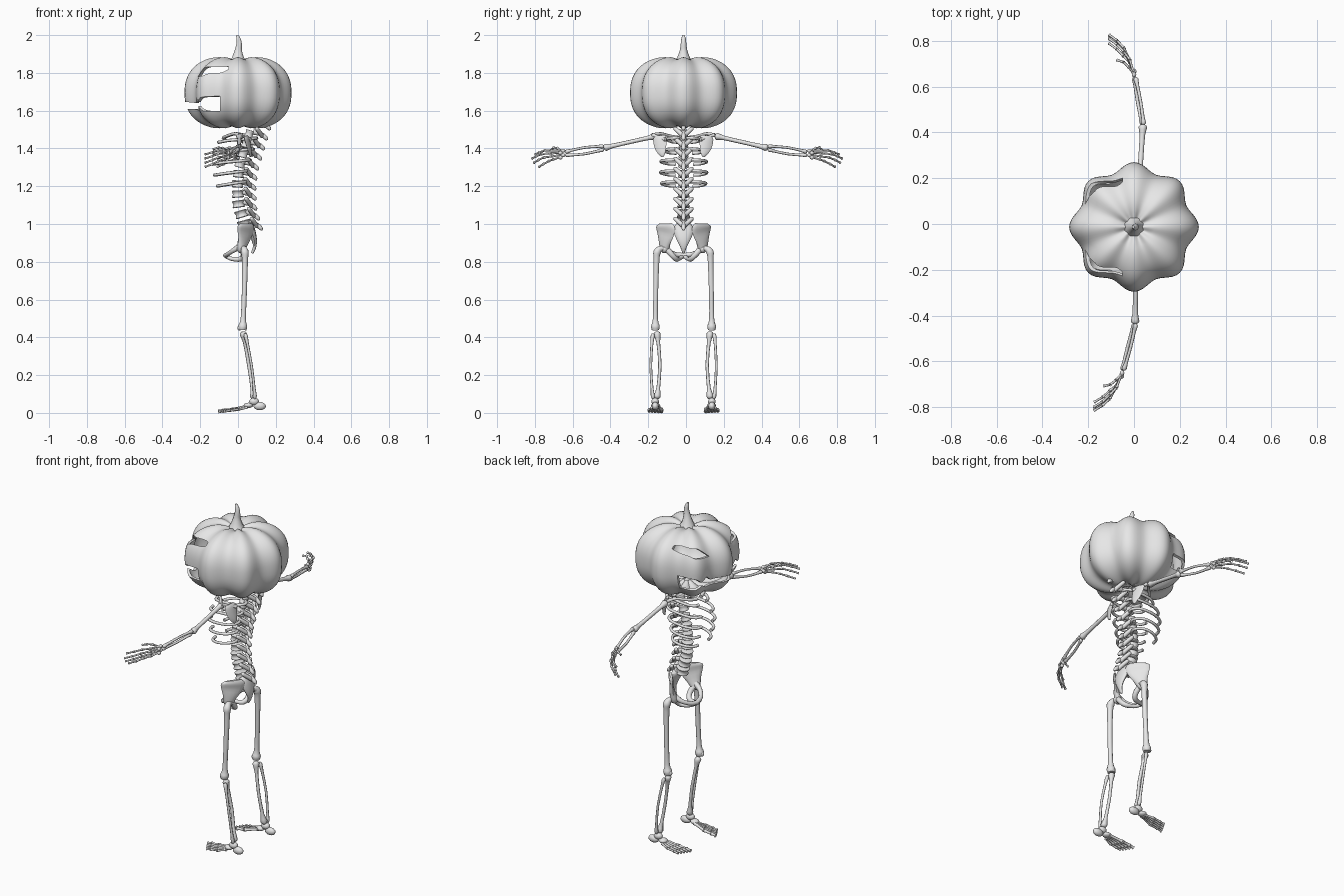
import bpy, bmesh
from math import sin, cos, pi, exp, radians, copysign
from mathutils import Vector, Matrix

cube = bpy.data.objects.get("Cube")
if cube:
    bpy.data.objects.remove(cube, do_unlink=True)

grey = bpy.data.materials.new("pale grey")
grey.use_nodes = True
grey.diffuse_color = (0.8, 0.8, 0.8, 1)
grey.node_tree.nodes["Principled BSDF"].inputs["Base Color"].default_value = (0.8, 0.8, 0.8, 1)

MID = -0.013          # y of the body's symmetry plane
TURN = radians(-2.3)  # slight twist of the upper body


# ---- helpers ----
def part(name, build, pair=False, turn=0.0, shift=MID):
    """Make an object from a builder; pairs are mirrored across y."""
    obs = []
    for s, label in ((1, "right_"), (-1, "left_")) if pair else ((1, ""),):
        bm = bmesh.new()
        build(bm)
        bm.transform(Matrix.Translation((0, shift, 0)) @ Matrix.Rotation(turn, 4, "Z")
                     @ Matrix.Diagonal((1, s, 1, 1)))
        bmesh.ops.recalc_face_normals(bm, faces=bm.faces)
        me = bpy.data.meshes.new(label + name)
        bm.to_mesh(me)
        bm.free()
        me.materials.append(grey)
        ob = bpy.data.objects.new(label + name, me)
        bpy.context.collection.objects.link(ob)
        smooth(ob)
        obs.append(ob)
    return obs[0]


def smooth(ob):
    bpy.ops.object.select_all(action="DESELECT")
    ob.select_set(True)
    bpy.context.view_layer.objects.active = ob
    bpy.ops.object.shade_smooth_by_angle(angle=radians(50))


def tube(bm, pts, sides=8, steps=3, wide=None):
    """Smooth tube through (x, y, z, radius[, flatness]) points."""
    p = [Vector(tuple(q) + (1.0,) * (5 - len(q))) for q in pts]
    p = [p[0] * 2 - p[1]] + p + [p[-1] * 2 - p[-2]]
    path = []
    for i in range(1, len(p) - 2):
        a, b, c, d = p[i - 1:i + 3]
        for k in range(steps):
            t = k / steps
            path.append((b * 2 + (c - a) * t + (a * 2 - b * 5 + c * 4 - d) * t * t
                         + (b * 3 - a - c * 3 + d) * t ** 3) * 0.5)
    path.append(p[-2])
    pos = [Vector(q[:3]) for q in path]
    tan = [(pos[min(i + 1, len(pos) - 1)] - pos[max(i - 1, 0)]).normalized() for i in range(len(pos))]
    if wide is None:
        wide = min(Matrix.Identity(3), key=lambda ax: max(abs(t.dot(ax)) for t in tan))
    wide = Vector(wide)
    rings = []
    for q, o, t in zip(path, pos, tan):
        u = (wide - t * wide.dot(t)).normalized()
        v = t.cross(u)
        r = max(q[3], 0.001)
        rings.append([bm.verts.new(o + u * r * cos(2 * pi * j / sides) + v * r * q[4] * sin(2 * pi * j / sides))
                      for j in range(sides)])
    skin(bm, rings)


def skin(bm, rings):
    n = len(rings[0])
    for a, b in zip(rings, rings[1:]):
        for j in range(n):
            bm.faces.new((a[j], a[(j + 1) % n], b[(j + 1) % n], b[j]))
    bm.faces.new(rings[0][::-1])
    bm.faces.new(rings[-1])


def ball(bm, loc, size):
    bmesh.ops.create_uvsphere(bm, u_segments=12, v_segments=8, radius=1,
                              matrix=Matrix.Translation(loc) @ Matrix.Diagonal((*size, 1)))


def bone(bm, a, b, r, knob, bend=(0, 0, 0)):
    """Shaft with swollen ends, optionally bowed."""
    a, b, bend = Vector(a), Vector(b), Vector(bend)
    pts = []
    for t, k in ((0, knob * 0.5), (0.04, knob), (0.16, r * 1.1), (0.5, r), (0.84, r * 1.1), (0.96, knob), (1, knob * 0.5)):
        pts.append((*(a.lerp(b, t) + bend * sin(pi * t)), k))
    tube(bm, pts, steps=2)


def chain(bm, pts, r):
    for a, b in zip(pts, pts[1:]):
        bone(bm, a, b, r, r * 1.5)


# ---- pumpkin head: ribbed hollow shell with cut face ----
def shell(bm):
    rings = []
    for i in range(33):
        t = (i / 32 - 0.5) * (pi - 0.06)
        r0 = 0.283 * cos(t) ** 0.72
        ring = []
        for j in range(96):
            a = 2 * pi * j / 96
            lobe = 0.5 + 0.5 * cos(8 * a)
            r = r0 * (0.875 + 0.125 * lobe)
            h = (0.185 + 0.012 * lobe) * copysign(abs(sin(t)) ** 0.85, t)
            h -= copysign(0.03 * exp(-(r0 / 0.07) ** 2), t)
            ring.append(bm.verts.new((r * cos(a), r * sin(a), 1.695 + h)))
        rings.append(ring)
    skin(bm, rings)


def prism(outline, back):
    def build(bm):
        f = bm.faces.new([bm.verts.new((-0.4, y, z)) for y, z in outline])
        new = bmesh.ops.extrude_face_region(bm, geom=[f])["geom"]
        bmesh.ops.translate(bm, vec=(0.4 + back, 0, 0), verts=[v for v in new if isinstance(v, bmesh.types.BMVert)])
    return build


head = part("pumpkin_head", shell)
upper_lip = [(0.04, 1.645), (0.1, 1.64), (0.135, 1.67), (0.17, 1.645), (0.2, 1.67), (0.32, 1.705)]
lower_lip = [(0.32, 1.605), (0.19, 1.597), (0.16, 1.625), (0.12, 1.60), (0.05, 1.61)]
half = upper_lip + lower_lip
eye = [(0.10, 1.775), (0.155, 1.83), (0.225, 1.835), (0.19, 1.785)]
cutters = [part("mouth_cutter", prism(half + [(-y, z) for y, z in reversed(half)], -0.095))]
for s in (1, -1):
    cutters.append(part("eye_cutter", prism([(y * s, z) for y, z in eye], -0.05)))

wall = head.modifiers.new("wall", "SOLIDIFY")
wall.thickness, wall.offset = 0.014, -1
for c in cutters:
    c.hide_render = True
    m = head.modifiers.new("cut", "BOOLEAN")
    m.operation, m.solver, m.object = "DIFFERENCE", "EXACT", c
bpy.ops.object.select_all(action="DESELECT")
head.select_set(True)
bpy.context.view_layer.objects.active = head
for m in list(head.modifiers):
    bpy.ops.object.modifier_apply(modifier=m.name)
for c in cutters:
    bpy.data.objects.remove(c, do_unlink=True)
smooth(head)

part("pumpkin_stem", lambda bm: tube(bm, [
    (0, 0, 1.85, 0.05), (0, 0, 1.88, 0.034), (0.002, 0, 1.92, 0.02), (0.006, 0, 1.955, 0.015),
    (0.002, 0, 1.98, 0.012), (-0.004, 0, 2.0, 0.006)], sides=10))


# ---- spine ----
CURVE = [(0.95, 0.045), (1.02, 0.027), (1.1, 0.003), (1.2, -0.003), (1.3, 0.006), (1.4, 0.036), (1.55, 0.082)]


def spine_x(z):
    for (z0, x0), (z1, x1) in zip(CURVE, CURVE[1:]):
        if z <= z1:
            return x0 + (x1 - x0) * (z - z0) / (z1 - z0)
    return CURVE[-1][1]


def spine(bm):
    for i in range(11):
        z = 1.0 + 0.053 * i
        x, r, h = spine_x(z), 0.037 - 0.0014 * i, 0.019
        lean = (spine_x(z + h) - spine_x(z - h)) / 2
        tube(bm, [(x + lean * k, 0, z + h * k, r * w) for k, w in
                  ((-1, 0.85), (-0.8, 1), (0, 0.82), (0.8, 1), (1, 0.85))], sides=14, steps=2)
        tube(bm, [(x + 0.02, 0, z + 0.01, 0.014), (x + 0.06, 0, z, 0.012),
                  (x + 0.088, 0, z - 0.022, 0.011), (x + 0.092, 0, z - 0.034, 0.005)])
        for s in (1, -1):
            tube(bm, [(x + 0.068, 0, z - 0.012, 0.012), (x + 0.055, 0.022 * s, z + 0.008, 0.012),
                      (x + 0.04, 0.044 * s, z + 0.028, 0.011), (x + 0.037, 0.05 * s, z + 0.034, 0.005)])


part("spine", spine)


# ---- ribs, collar bones, shoulder blades ----
def ribs(bm):
    for i in range(5):
        z = 1.455 - 0.058 * i
        x, w = spine_x(z), (0.085, 0.105, 0.118, 0.12, 0.115)[i]
        front = (-0.09, -0.115, -0.12, -0.11, -0.095)[i]
        tube(bm, [(x + 0.025, 0.02, z, 0.008), (x + 0.045, w * 0.6, z, 0.008), (x + 0.01, w * 0.97, z - 0.004, 0.008),
                  (front * 0.5, w, z - 0.012, 0.008), (front, w * 0.75, z - 0.02, 0.008),
                  (front - 0.012, w * 0.4, z - 0.022, 0.009)], wide=(0, 0, 1))


part("ribs", ribs, True, TURN)
part("collar_bone", lambda bm: tube(bm, [
    (0.015, 0.165, 1.47, 0.011), (-0.015, 0.12, 1.478, 0.008), (-0.06, 0.07, 1.465, 0.008),
    (-0.075, 0.02, 1.455, 0.011)]), True, TURN)


def shoulder_blade(bm):
    tube(bm, [(0.045, 0.125, 1.465, 0.03, 0.25), (0.052, 0.124, 1.45, 0.037, 0.25), (0.062, 0.12, 1.41, 0.033, 0.2),
              (0.07, 0.112, 1.375, 0.02, 0.25), (0.07, 0.108, 1.355, 0.006, 0.5)], wide=(-0.3, 1, 0))
    bone(bm, (0.07, 0.09, 1.445), (0.02, 0.165, 1.472), 0.008, 0.011)


part("shoulder_blade", shoulder_blade, True, TURN)

# ---- arms ----
ELBOW, WRIST = Vector((0.022, 0.435, 1.403)), Vector((-0.022, 0.64, 1.373))
part("upper_arm", lambda bm: bone(bm, (0.015, 0.155, 1.466), ELBOW, 0.011, 0.019), True, TURN, 0)


def forearm(bm):
    for s in (1, -1):
        off = Vector((0.003 * s, 0, 0.008 * s))
        bone(bm, ELBOW + off, WRIST + off, 0.007, 0.011, (0.004 * s, 0, 0.009 * s))


part("forearm", forearm, True, TURN, 0)


def hand(bm):
    for i in range(4):
        z = 1.39 - 0.012 * i
        ball(bm, (-0.026, 0.652 + 0.014 * (i % 2), z - 0.002), (0.01, 0.012, 0.01))
        reach = (0.805, 0.822, 0.812, 0.785)[i]
        chain(bm, [(-0.03, 0.665, z), (-0.048, 0.718 - 0.004 * i, z - 0.004 * i),
                   (-0.075, reach - 0.055, z - 0.007 * i), (-0.105, reach - 0.025, z - 0.01 - 0.009 * i),
                   (-0.143, reach, z - 0.022 - 0.01 * i)], 0.005)
    chain(bm, [(-0.03, 0.66, 1.387), (-0.052, 0.685, 1.402), (-0.075, 0.705, 1.405), (-0.105, 0.713, 1.395)], 0.005)


part("hand", hand, True, TURN, 0)


# ---- pelvis ----
def hip_bone(bm):
    tube(bm, [(0.042, 0.095, 1.003, 0.045, 0.15), (0.042, 0.095, 0.985, 0.066, 0.17), (0.037, 0.096, 0.95, 0.06, 0.15),
              (0.027, 0.1, 0.905, 0.04, 0.4), (0.015, 0.1, 0.865, 0.026, 0.8), (0.012, 0.095, 0.85, 0.01, 1)],
         wide=(-0.09, 0.1, 0), sides=14)
    # pubic arch, then sit bone loop
    tube(bm, [(0.015, 0.1, 0.885, 0.018), (-0.025, 0.085, 0.86, 0.013), (-0.055, 0.045, 0.84, 0.012),
              (-0.065, 0.0, 0.833, 0.014)], wide=(0, 0, 1))
    tube(bm, [(0.02, 0.095, 0.875, 0.018), (0.03, 0.065, 0.84, 0.015), (0.015, 0.04, 0.815, 0.014),
              (-0.03, 0.025, 0.815, 0.011), (-0.062, 0.006, 0.828, 0.011)])


part("hip_bone", hip_bone, True)
part("tailbone", lambda bm: tube(bm, [
    (0.05, 0, 1.0, 0.04, 0.6), (0.068, 0, 0.97, 0.056, 0.4), (0.085, 0, 0.92, 0.038, 0.4),
    (0.088, 0, 0.88, 0.018, 0.5), (0.075, 0, 0.845, 0.006)], wide=(0, 1, 0), sides=12), False)


# ---- legs ----
def thigh(bm):
    ball(bm, (0.022, 0.1, 0.868), (0.022, 0.022, 0.022))
    tube(bm, [(0.025, 0.1, 0.87, 0.014), (0.032, 0.125, 0.868, 0.016), (0.036, 0.14, 0.85, 0.021),
              (0.037, 0.143, 0.81, 0.016), (0.034, 0.147, 0.65, 0.0135), (0.028, 0.149, 0.5, 0.014),
              (0.025, 0.149, 0.46, 0.024), (0.024, 0.149, 0.438, 0.02)], sides=10)
    ball(bm, (0.008, 0.149, 0.45), (0.011, 0.013, 0.015))


part("thigh", thigh, True)


def shin(bm):
    bone(bm, (0.026, 0.142, 0.43), (0.084, 0.142, 0.075), 0.009, 0.019, (0.002, -0.017, 0))
    bone(bm, (0.038, 0.162, 0.42), (0.09, 0.161, 0.075), 0.007, 0.011, (0.008, 0.012, 0))


part("shin", shin, True)


def foot(bm):
    ball(bm, (0.085, 0.15, 0.06), (0.026, 0.02, 0.02))
    ball(bm, (0.115, 0.15, 0.036), (0.033, 0.019, 0.022))
    ball(bm, (0.055, 0.148, 0.04), (0.025, 0.024, 0.014))
    for i in range(5):
        y, tip = 0.118 + 0.016 * i, -0.105 + 0.009 * i
        chain(bm, [(0.05, 0.134 + 0.008 * i, 0.036 - 0.002 * i), (-0.03 + 0.008 * i, y, 0.018),
                   (tip + 0.028, y, 0.013), (tip, y, 0.008)], 0.0075 - 0.0005 * i)


part("foot", foot, True)
